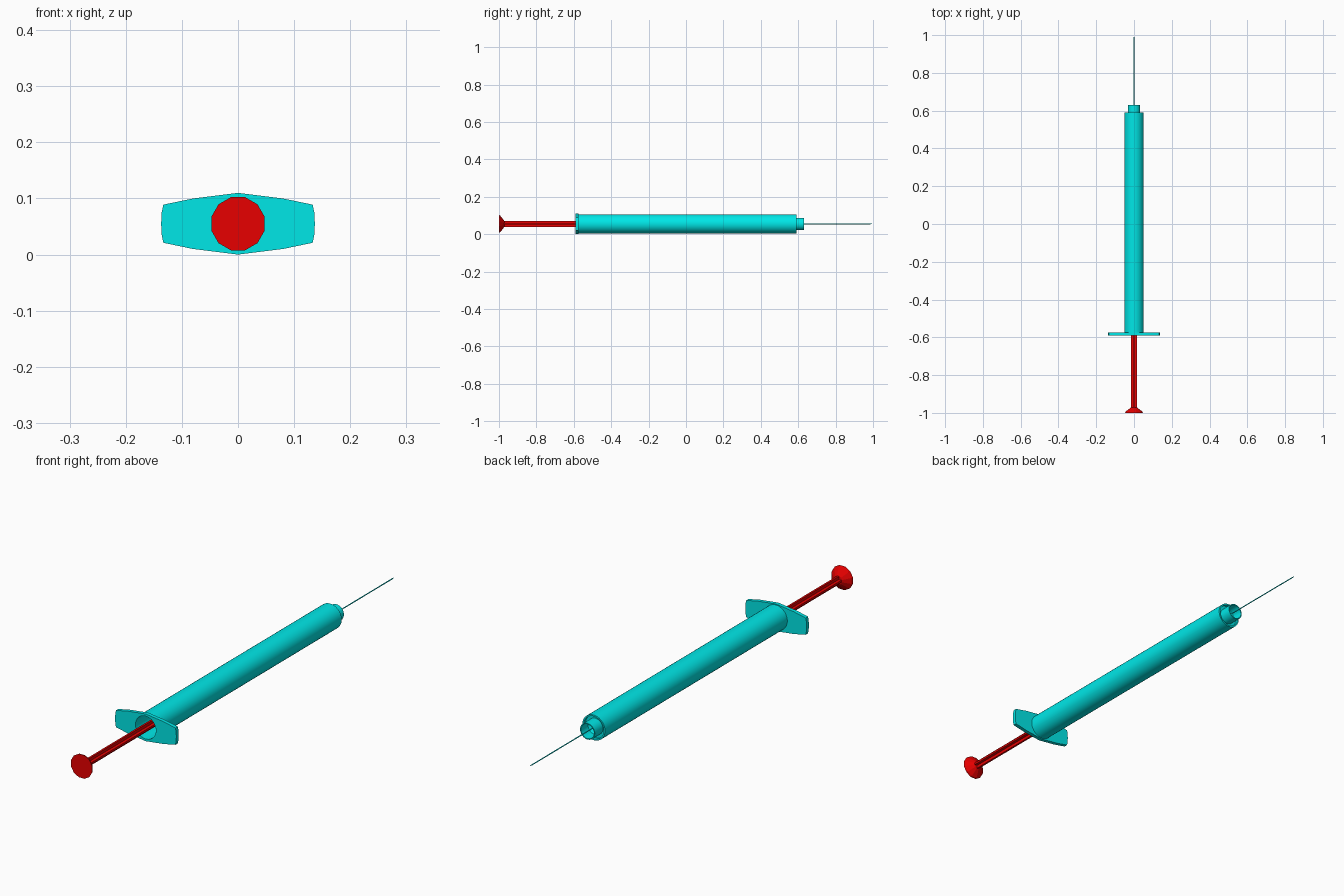
import bpy, bmesh, math

if "Cube" in bpy.data.objects:
    bpy.data.objects.remove(bpy.data.objects["Cube"])

ZC = 0.055  # height of the long axis


def material(name, rgb):
    m = bpy.data.materials.new(name)
    m.diffuse_color = (*rgb, 1)
    m.use_nodes = True
    m.node_tree.nodes["Principled BSDF"].inputs["Base Color"].default_value = m.diffuse_color
    return m


TEAL = material("teal_plastic", (0.0, 0.8, 0.8))
RED = material("red_plastic", (0.8, 0.0, 0.0))


def finish(ob, mat, angle):
    ob.data.materials.clear()
    ob.data.materials.append(mat)
    bpy.ops.object.select_all(action='DESELECT')
    ob.select_set(True)
    bpy.context.view_layer.objects.active = ob
    if angle:
        bpy.ops.object.shade_smooth_by_angle(angle=math.radians(angle))
    return ob


def lathe(name, profile, sides, mat, angle=35, closed=False):
    """Turn (radius, y) points around the long axis."""
    bm = bmesh.new()
    rings = []
    for r, y in profile:
        if r == 0:
            rings.append([bm.verts.new((0, y, ZC))] * sides)
            continue
        angs = [2 * math.pi * (i + 0.5) / sides for i in range(sides)]
        rings.append([bm.verts.new((r * math.cos(a), y, ZC + r * math.sin(a))) for a in angs])
    pairs = list(zip(rings, rings[1:])) + ([(rings[-1], rings[0])] if closed else [])
    for a, b in pairs:
        for i in range(sides):
            j = (i + 1) % sides
            bm.faces.new(list(dict.fromkeys((a[i], a[j], b[j], b[i]))))
    bmesh.ops.recalc_face_normals(bm, faces=bm.faces)
    me = bpy.data.meshes.new(name)
    bm.to_mesh(me)
    bm.free()
    ob = bpy.data.objects.new(name, me)
    bpy.context.collection.objects.link(ob)
    return finish(ob, mat, angle)


def plate(name, outlines, y0, y1, mat):
    """Extrude flat (x, z) outlines along y; inner outlines become holes."""
    cu = bpy.data.curves.new(name, 'CURVE')
    cu.dimensions = '2D'
    cu.fill_mode = 'BOTH'
    cu.extrude = (y1 - y0) / 2
    for pts in outlines:
        sp = cu.splines.new('POLY')
        sp.points.add(len(pts) - 1)
        for p, (x, z) in zip(sp.points, pts):
            p.co = (x, z, 0, 1)
        sp.use_cyclic_u = True
    ob = bpy.data.objects.new(name, cu)
    bpy.context.collection.objects.link(ob)
    ob.location = (0, (y0 + y1) / 2, ZC)
    ob.rotation_euler.x = math.pi / 2
    bpy.ops.object.select_all(action='DESELECT')
    ob.select_set(True)
    bpy.context.view_layer.objects.active = ob
    bpy.ops.object.convert(target='MESH')
    return finish(bpy.context.object, mat, 20)


# Hollow barrel with a recessed front end and open nozzle
lathe("barrel", [(0.046, -0.59), (0.051, -0.585), (0.051, 0.59), (0.045, 0.59),
                 (0.045, 0.578), (0.033, 0.578), (0.033, 0.63), (0.029, 0.63),
                 (0.029, 0.585), (0.006, 0.57), (0.046, 0.565)], 32, TEAL, closed=True)

# Finger flange with the barrel opening
quarter = [(0.137, 0.0), (0.136, 0.02), (0.133, 0.034), (0.08, 0.045), (0.0, 0.055)]
half = quarter + [(-x, z) for x, z in quarter[-2::-1]]
outline = half + [(x, -z) for x, z in half[-2:0:-1]]
hole = [(0.046 * math.cos(math.pi * i / 16), 0.046 * math.sin(math.pi * i / 16)) for i in range(32)]
plate("finger_flange", [outline, hole], -0.59, -0.575, TEAL)

# Needle
lathe("needle", [(0, 0.56), (0.0022, 0.56), (0.0022, 0.985), (0, 1.0)], 8, TEAL)

# Plunger rod with a cross-shaped section
w, t = 0.016, 0.004
corner = [(w, -t), (w, t), (t, t)]
cross = []
for k in range(4):
    c, s = round(math.cos(k * math.pi / 2)), round(math.sin(k * math.pi / 2))
    cross += [(c * x - s * z, s * x + c * z) for x, z in corner]
plate("plunger_rod", [cross], -0.98, 0.16, RED)

# Thumb rest and stopper
lathe("thumb_rest", [(0, -1.0), (0.049, -1.0), (0.047, -0.994), (0.018, -0.972), (0, -0.97)], 12, RED, 0)
lathe("plunger_stopper", [(0, 0.16), (0.045, 0.16), (0.045, 0.2), (0, 0.22)], 32, RED)
